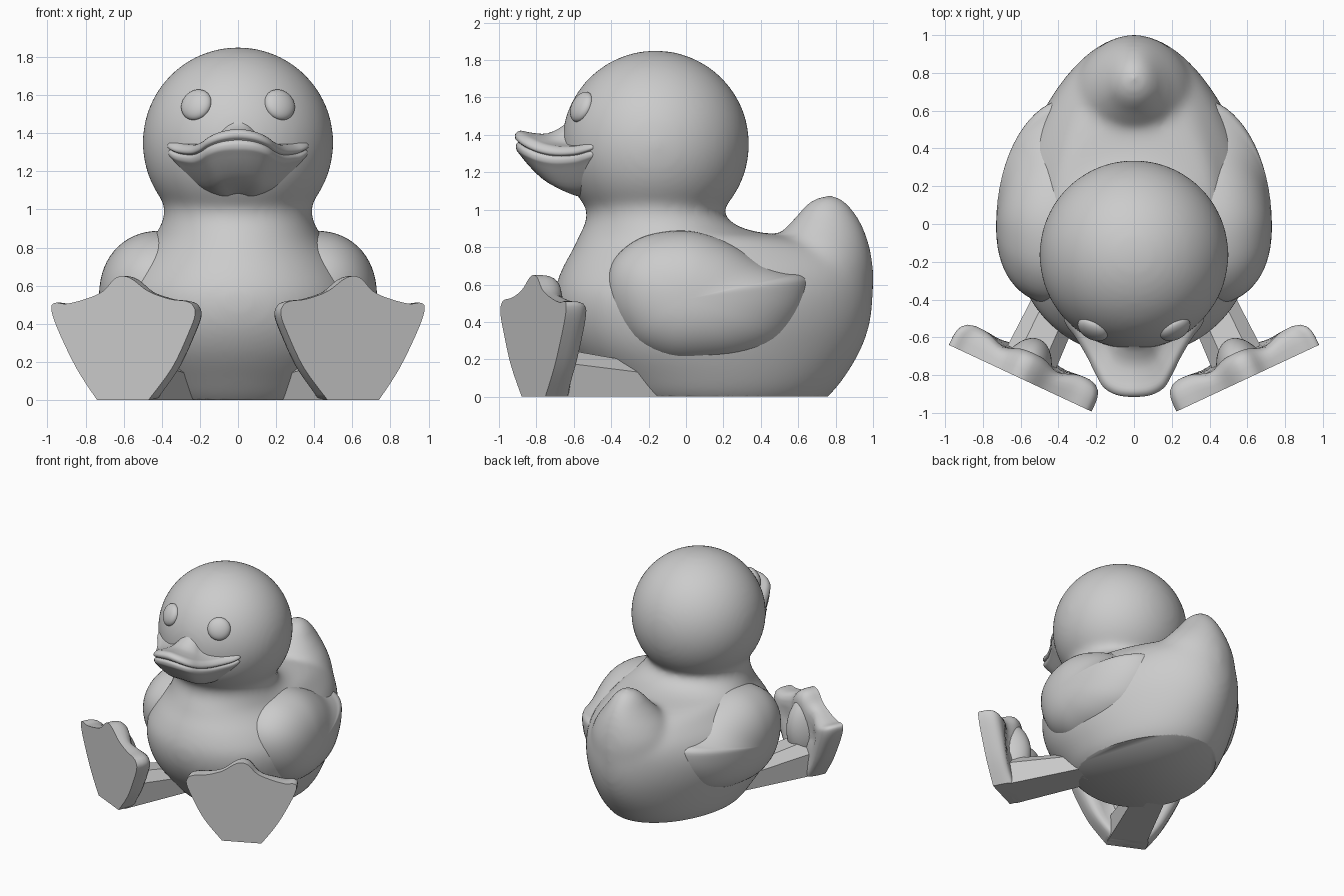
import bpy, bmesh
from math import sin, cos, pi, sqrt, exp
from mathutils import Vector, Matrix

cube = bpy.data.objects.get("Cube")
if cube:
    bpy.data.objects.remove(cube, do_unlink=True)

GREY = (0.6, 0.6, 0.6, 1)
mat = bpy.data.materials.new("plain_grey")
mat.use_nodes = True
mat.diffuse_color = GREY
mat.node_tree.nodes["Principled BSDF"].inputs["Base Color"].default_value = GREY


def spline(pts, n, closed=False):
    """Catmull-Rom samples through tuples of any length, n per span."""
    c, out = len(pts), []
    get = lambda i: Vector(pts[i % c] if closed else pts[max(0, min(c - 1, i))])
    for i in range(c if closed else c - 1):
        a, b, d, e = (get(i + k) for k in (-1, 0, 1, 2))
        for j in range(n):
            t = j / n
            out.append(0.5 * (2 * b + (d - a) * t + (2 * a - 5 * b + 4 * d - e) * t * t
                              + (3 * b - a - 3 * d + e) * t ** 3))
    return out if closed else out + [get(c - 1)]


def loft(bm, rings):
    """Skin a list of closed rings and cap both ends."""
    vs = [[bm.verts.new(p) for p in r] for r in rings]
    n = len(vs[0])
    for a, b in zip(vs, vs[1:]):
        for i in range(n):
            bm.faces.new((a[i], a[(i + 1) % n], b[(i + 1) % n], b[i]))
    bm.faces.new(vs[0])
    bm.faces.new(vs[-1])


def cut(bm, point, normal):
    """Slice off everything on the normal's side and close the hole."""
    res = bmesh.ops.bisect_plane(bm, geom=bm.verts[:] + bm.edges[:] + bm.faces[:],
                                 plane_co=point, plane_no=normal, clear_outer=True)
    edges = [e for e in res["geom_cut"] if isinstance(e, bmesh.types.BMEdge)]
    bmesh.ops.contextual_create(bm, geom=edges)


def finish(name, bm, angle=40):
    bmesh.ops.recalc_face_normals(bm, faces=bm.faces[:])
    me = bpy.data.meshes.new(name)
    bm.to_mesh(me)
    bm.free()
    ob = bpy.data.objects.new(name, me)
    bpy.context.collection.objects.link(ob)
    me.materials.append(mat)
    bpy.ops.object.select_all(action="DESELECT")
    ob.select_set(True)
    bpy.context.view_layer.objects.active = ob
    bpy.ops.object.shade_smooth_by_angle(angle=angle * pi / 180)
    return ob


def ellipsoid(bm, matrix):
    bmesh.ops.create_uvsphere(bm, u_segments=48, v_segments=32, radius=1, matrix=matrix)


# Body: stacked egg-shaped rings (z, front y, back y, half width, egg taper)
bm = bmesh.new()
trunk = [(-.1, -.28, .64, .36, .1), (0, -.41, .76, .47, .12), (.1, -.5, .845, .53, .15),
         (.25, -.62, .935, .595, .2), (.4, -.69, .985, .63, .2), (.55, -.705, 1, .63, .2),
         (.68, -.665, .985, .57, .2), (.78, -.61, .89, .49, .2), (.845, -.58, .66, .45, .1),
         (.885, -.56, .36, .425, 0), (.94, -.535, .235, .395, 0), (1, -.53, .2, .385, 0),
         (1.06, -.555, .23, .395, 0), (1.2, -.58, .26, .42, 0)]
N = 64


def egg(z, yf, yb, w, k):
    angles = [2 * pi * i / N for i in range(N)]
    return [(w * cos(t) * (1 - k * sin(t)), (yf + yb) / 2 + (yb - yf) / 2 * sin(t), z)
            for t in angles]


loft(bm, [egg(*r) for r in spline(trunk, 4)])

# Upturned tail merged into the body
tail = [(.3, .5, .88, .2), (.45, .45, .97, .29), (.6, .43, 1, .32), (.72, .44, .998, .31),
        (.82, .47, .978, .26), (.89, .52, .955, .205), (.96, .585, .92, .15), (1.03, .645, .87, .1),
        (1.065, .7, .825, .055), (1.08, .755, .785, .012)]
loft(bm, [egg(*r, .12) for r in spline(tail, 4)])

# Head
ellipsoid(bm, Matrix.Translation((0, -.163, 1.35)) @ Matrix.Scale(.502, 4))
ob = finish("blend_source", bm)
ob.modifiers.new("merge", "REMESH").voxel_size = 0.02
sm = ob.modifiers.new("blend", "SMOOTH")
sm.factor, sm.iterations = 0.5, 28
bm = bmesh.new()
bm.from_mesh(ob.evaluated_get(bpy.context.evaluated_depsgraph_get()).to_mesh())
bpy.data.objects.remove(ob, do_unlink=True)
cut(bm, (0, 0, 0), (0, 0, -1))
finish("body_and_head", bm, 50)

# Bill: half outline (x, y, mouth height), swept by a lip profile (reach, rise)
half = [(0, -.915, 1.36), (.09, -.905, 1.35), (.16, -.865, 1.325), (.205, -.79, 1.295),
        (.25, -.7, 1.28), (.31, -.6, 1.285), (.355, -.54, 1.3), (.37, -.49, 1.315),
        (.33, -.43, 1.32)]
rim = spline([(-x, y, z) for x, y, z in half[:0:-1]] + half, 4)
lip = spline([(.05, .2), (.3, .155), (.4, .095), (.6, .05), (.8, .053), (.93, .063), (.995, .045),
              (.995, .02), (.96, .004), (.985, -.012), (.98, -.04), (.94, -.065),
              (.8, -.137), (.6, -.212), (.28, -.27), (.05, -.28)], 3)
bm = bmesh.new()
back = Vector((0, -.48))
rings = []
for x, y, z in rim:
    ring = []
    for f, rise in lip:
        p = back + (Vector((x, y)) - back) * f
        ring.append((p.x, p.y, 1.355 + (z - 1.355) * f + rise * (1 - abs(x) * f ** 4)))
    rings.append(ring)
loft(bm, rings)
finish("bill", bm, 60)

wing_edge = [(-.425, .6), (-.38, .74), (-.25, .845), (-.08, .885), (.08, .875), (.25, .81),
             (.42, .71), (.55, .665), (.63, .65), (.66, .6), (.625, .45), (.51, .29),
             (.32, .2), (.1, .17), (-.1, .18), (-.28, .27), (-.39, .43)]
foot_edge = [(.74, 0), (.85, .17), (.95, .38), (.98, .48), (.96, .51), (.9, .505), (.8, .53),
             (.71, .57), (.65, .635), (.6, .65), (.55, .63), (.47, .57), (.36, .53), (.28, .52),
             (.24, .5), (.225, .45), (.26, .35), (.345, .17), (.47, 0)]

for side, label in ((1, "left"), (-1, "right")):
    mirror = Matrix.Diagonal((side, 1, 1, 1))

    # Eye: flattened ball lying on the head
    bm = bmesh.new()
    normal = Vector((.22, -.4, .2)).normalized()
    turn = normal.to_track_quat("Z", "Y").to_matrix().to_4x4()
    centre = Vector((0, -.16, 1.35)) + normal * .495
    ellipsoid(bm, mirror @ Matrix.Translation(centre) @ turn @ Matrix.Diagonal((.086, .086, .045, 1)))
    finish(label + "_eye", bm)

    # Wing: teardrop outline domed outwards, hugging the body towards its tip
    bm = bmesh.new()
    edge = spline(wing_edge, 4, True)
    rings = [[(side * .3, y, z) for y, z in edge]]
    for i in range(17):
        s = cos(i / 16 * pi / 2) + .002
        dome = sqrt(max(0, 1 - s ** 2.4))
        rings.append([(side * (.42 + .31 * dome - .12 * max(0, y * s) ** 1.5),
                       y * s, .52 + (z - .52) * s) for y, z in edge])
    loft(bm, rings)
    finish(label + "_wing", bm, 60)

    # Foot frame: flat upright sole turned outwards
    u, w = Vector((.906, .423, 0)), Vector((-.423, .906, 0))
    base = Vector((.595, -.82, 0))
    frame = mirror @ Matrix.Translation(base) @ Matrix((u, w, (0, 0, 1))).transposed().to_4x4()

    # Webbed foot, rounded behind, slightly thinner between the toes
    bm = bmesh.new()
    top = spline(foot_edge, 4)
    steps = ((1, 0), (1, .05), (.99, .085), (.96, .115), (.9, .138), (.8, .15), (.65, .15),
             (.5, .145), (.35, .14), (.2, .14), (.03, .14))
    rings = []
    for s, d in steps:
        ring = []
        for x, z in top:
            a = (x - .595) / .906 * s
            web = 1 - .25 * exp(-((abs(a) - .16) / .07) ** 2) * min(1, z / .4)
            ring.append(frame @ Vector((a, d * web, z * s + .25 * (1 - s) * min(1, z / .25))))
        rings.append(ring)
    loft(bm, rings)
    finish(label + "_foot", bm, 50)

    # Ridge behind the middle toe
    bm = bmesh.new()
    ellipsoid(bm, Matrix.Translation((0, 0, .33)) @ Matrix.Diagonal((.14, .23, .29, 1)))
    cut(bm, (0, .01, 0), (0, -1, 0))
    bm.transform(frame)
    finish(label + "_foot_ridge", bm, 40)

    # Leg: chamfered bar with a flat underside
    bm = bmesh.new()
    shape = [(-1, 0), (-1, .7), (-.5, 1), (.5, 1), (1, .7), (1, 0)]
    loft(bm, [[frame @ Vector((a * r, d, b * h)) for a, b in shape]
              for d, r, h in ((.05, .145, .27), (.68, .12, .17))])
    finish(label + "_leg", bm, 20)
